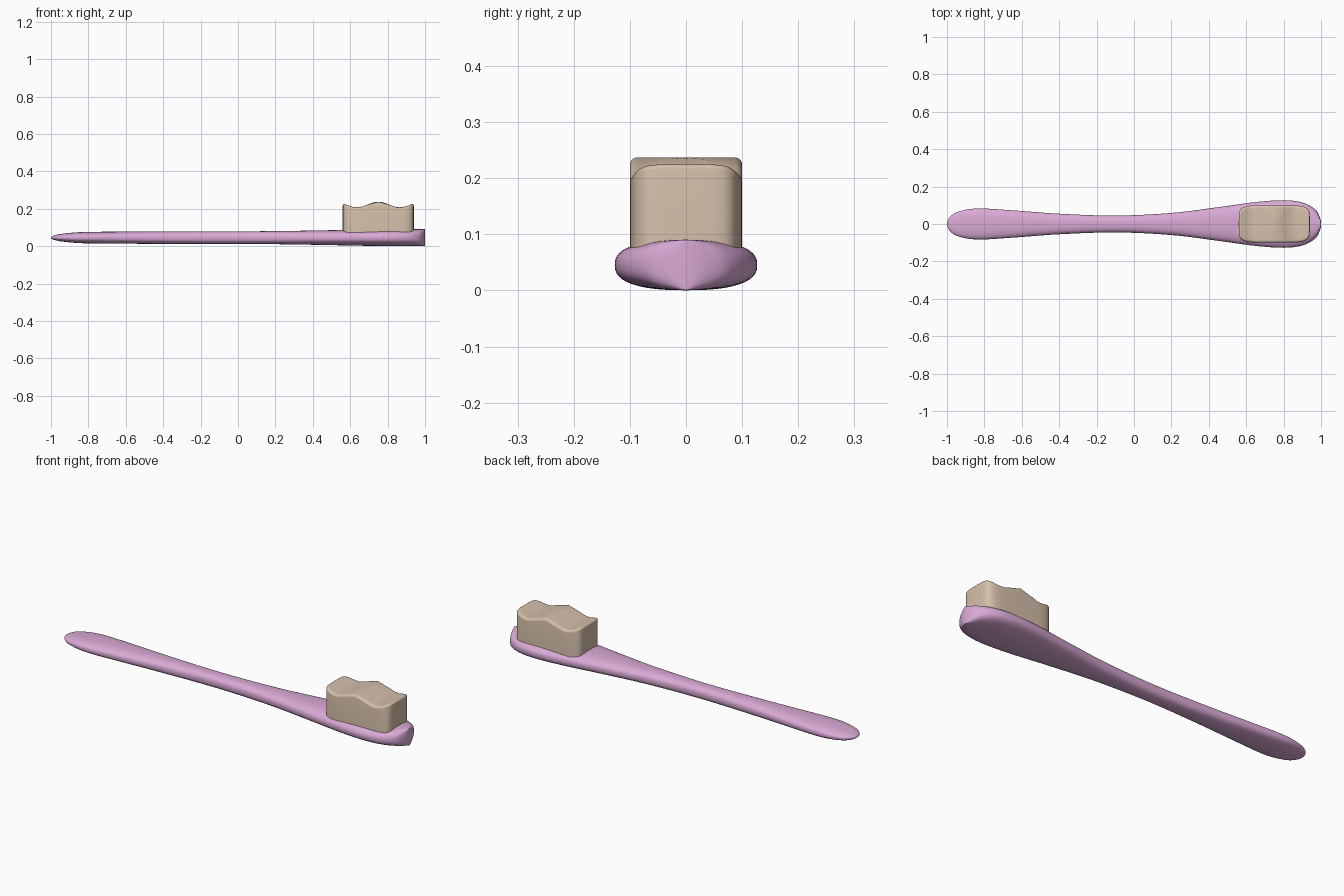
import bpy, bmesh, math

if "Cube" in bpy.data.objects:
    bpy.data.objects.remove(bpy.data.objects["Cube"])


def material(name, rgb):
    m = bpy.data.materials.new(name)
    m.diffuse_color = (*rgb, 1)
    m.use_nodes = True
    m.node_tree.nodes["Principled BSDF"].inputs["Base Color"].default_value = m.diffuse_color
    return m


def superellipse(a, b, power, count):
    """Closed loop of points with half sizes a and b."""
    pts = []
    for i in range(count):
        t = 2 * math.pi * i / count
        c, s = math.cos(t), math.sin(t)
        pts.append((a * math.copysign(abs(c) ** (2 / power), c),
                    b * math.copysign(abs(s) ** (2 / power), s)))
    return pts


def catmull(p0, p1, p2, p3, t):
    return [0.5 * (2 * b + (c - a) * t + (2 * a - 5 * b + 4 * c - d) * t * t
                   + (3 * b - a - 3 * c + d) * t ** 3)
            for a, b, c, d in zip(p0, p1, p2, p3)]


def loft(name, rings, mat, angle):
    """Skin a list of equal-length point rings and close both ends."""
    bm = bmesh.new()
    loops = [[bm.verts.new(p) for p in ring] for ring in rings]
    n = len(loops[0])
    for a, b in zip(loops, loops[1:]):
        for i in range(n):
            j = (i + 1) % n
            bm.faces.new((a[i], a[j], b[j], b[i]))
    bmesh.ops.remove_doubles(bm, verts=bm.verts, dist=1e-5)
    edges = [e for e in bm.edges if e.is_boundary]
    if edges:
        bmesh.ops.holes_fill(bm, edges=edges, sides=0)
    bmesh.ops.recalc_face_normals(bm, faces=bm.faces)
    me = bpy.data.meshes.new(name)
    bm.to_mesh(me)
    bm.free()
    me.materials.append(mat)
    ob = bpy.data.objects.new(name, me)
    bpy.context.collection.objects.link(ob)
    bpy.ops.object.select_all(action='DESELECT')
    ob.select_set(True)
    bpy.context.view_layer.objects.active = ob
    bpy.ops.object.shade_smooth_by_angle(angle=math.radians(angle))
    return ob


pink = material("pink plastic", (0.70, 0.40, 0.67))
beige = material("beige bristle", (0.66, 0.52, 0.40))

# Handle: stations of (x, half width, half height)
st = [(-1, 0, 0), (-0.98, 0.042, 0.013), (-0.93, 0.069, 0.022),
      (-0.83, 0.083, 0.030), (-0.65, 0.073, 0.032), (-0.4, 0.055, 0.033),
      (-0.1, 0.045, 0.033), (0.2, 0.059, 0.035), (0.45, 0.090, 0.039),
      (0.65, 0.117, 0.043), (0.8, 0.127, 0.045), (0.9, 0.115, 0.045),
      (0.965, 0.081, 0.045), (0.992, 0.040, 0.045), (1, 0, 0.045)]
first = (st[1][0], -st[1][1], -st[1][2])
last = (st[-2][0], -st[-2][1], st[-2][2])
ctrl = [first] + st + [last]
STEPS = 6
path = [catmull(*ctrl[k:k + 4], s / STEPS)
        for k in range(len(ctrl) - 3) for s in range(STEPS)] + [st[-1]]
rings = [[(x, y, 0.0455 + z) for y, z in superellipse(max(w, 0), max(h, 0), 2.5, 48)]
         for x, w, h in path]
loft("handle", rings, pink, 60)


# Bristle block: rounded rectangle with a wavy, softly rounded top
def wave(x):
    return 0.222 + 0.015 * math.cos(2 * math.pi * x / 0.23)


def bristle_ring(inset, drop=None):
    ring = []
    for x, y in superellipse(0.19 - inset, 0.1 - inset, 5.5, 96):
        ring.append((x + 0.75, y, 0.045 if drop is None else wave(x) - drop))
    return ring


R = 0.013
rings = [bristle_ring(0)]
for i in range(6):
    a = math.pi / 2 * i / 5
    rings.append(bristle_ring(R * (1 - math.cos(a)), R * (1 - math.sin(a))))
for f in (0.85, 0.7, 0.55, 0.4, 0.25, 0.1, 0.0):
    rings.append([(0.75 + (x - 0.75) * f, y * f, wave((x - 0.75) * f))
                  for x, y, z in bristle_ring(R, 0)])
loft("bristles", rings, beige, 40)
